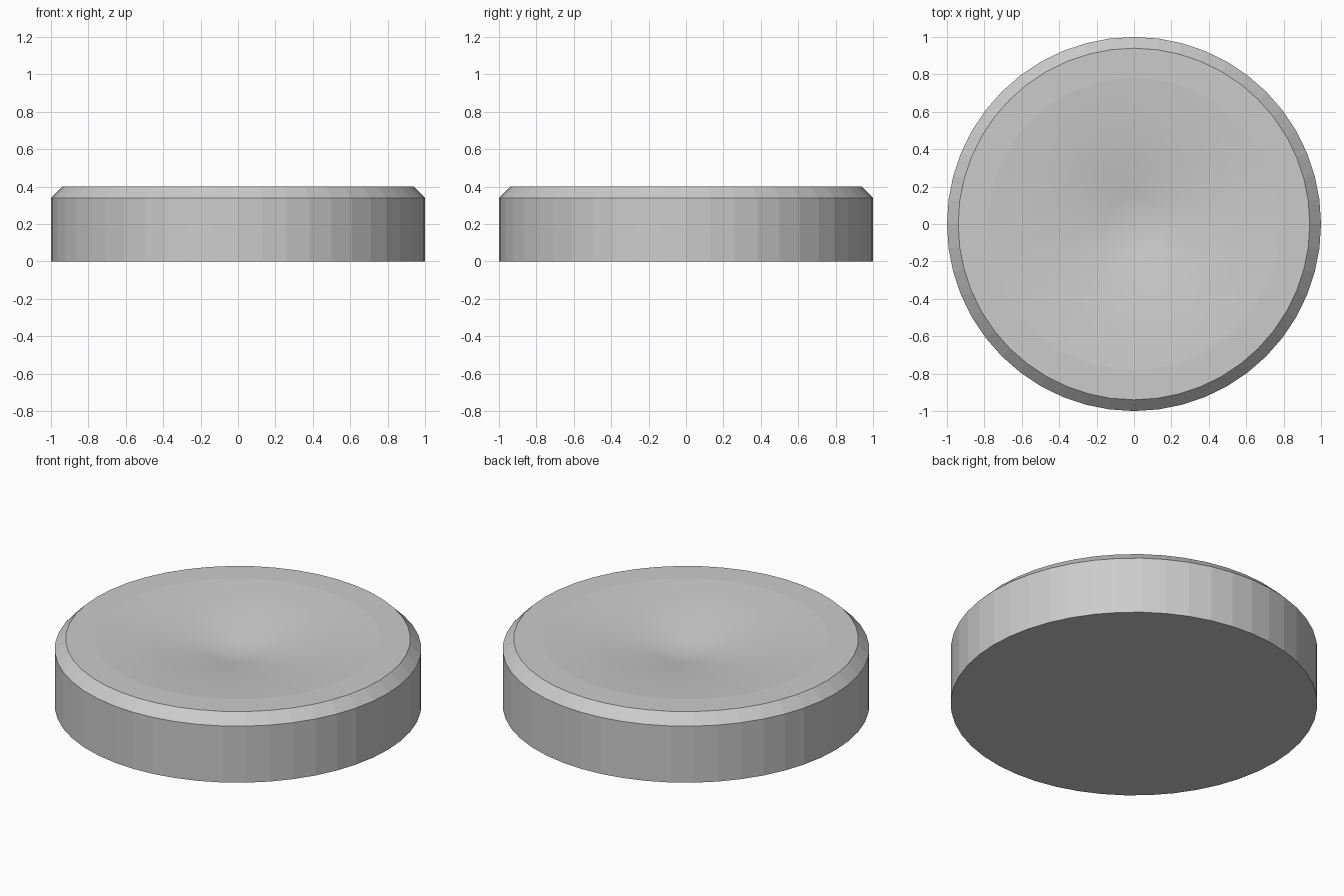
import bpy, bmesh, math

if "Cube" in bpy.data.objects:
    bpy.data.objects.remove(bpy.data.objects["Cube"])

SEGMENTS = 48


def lathe(name, profile, smooth=False):
    """Spin (radius, z) points about the z axis; radius 0 makes a pole."""
    bm = bmesh.new()
    verts = [bm.verts.new((r, 0, z)) for r, z in profile]
    edges = [bm.edges.new(pair) for pair in zip(verts, verts[1:])]
    bmesh.ops.spin(bm, geom=verts + edges, cent=(0, 0, 0), axis=(0, 0, 1),
                   angle=math.tau, steps=SEGMENTS)
    bmesh.ops.remove_doubles(bm, verts=bm.verts[:], dist=1e-5)
    bmesh.ops.recalc_face_normals(bm, faces=bm.faces[:])
    # Open shells face upward
    if profile[0][0] > 0 and sum(f.normal.z for f in bm.faces) < 0:
        bmesh.ops.reverse_faces(bm, faces=bm.faces[:])
    mesh = bpy.data.meshes.new(name)
    bm.to_mesh(mesh)
    bm.free()
    for p in mesh.polygons:
        p.use_smooth = smooth
    obj = bpy.data.objects.new(name, mesh)
    bpy.context.collection.objects.link(obj)
    return obj


# Puck body: base, wall, chamfer and flat rim
lathe("body", [(0, 0), (1, 0), (1, 0.34), (0.94, 0.40), (0.78, 0.40)])

# Shallow dished top that steepens toward the middle
lathe("dish", [(0.78, 0.40), (0.60, 0.387), (0.40, 0.366), (0.16, 0.327)], True)

# Small conical centre
lathe("dish_centre", [(0.16, 0.327), (0, 0.30)], True)
